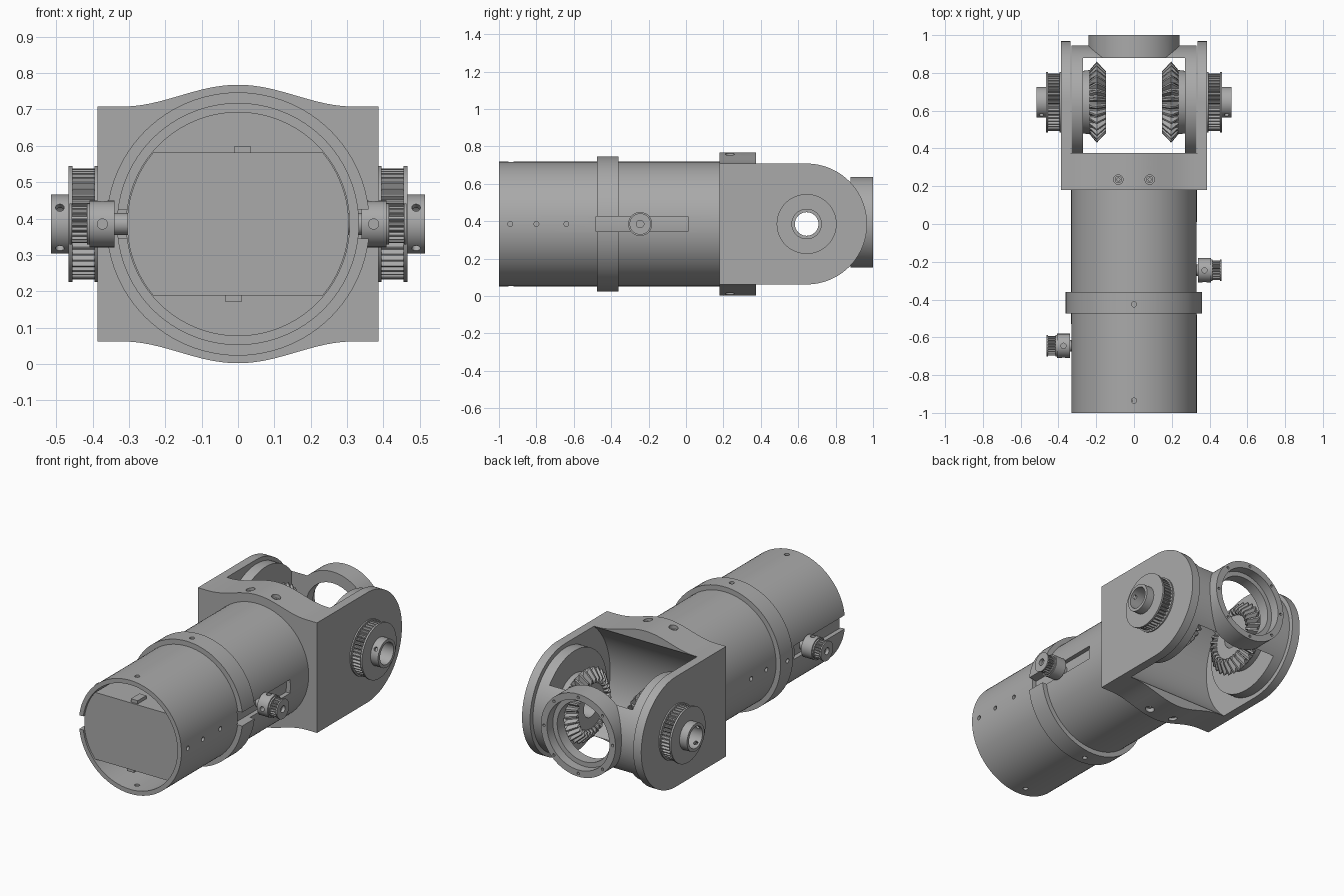
import bpy, bmesh, math
from math import sin, cos, pi, radians
from mathutils import Vector

if "Cube" in bpy.data.objects:
    bpy.data.objects.remove(bpy.data.objects["Cube"])

ZC = 0.385      # height of the main axis
PIVOT = 0.645   # y of the hinge axis
BORE = 0.063

metal = bpy.data.materials.new("grey_metal")
metal.use_nodes = True
metal.diffuse_color = (0.4, 0.4, 0.4, 1)
metal.node_tree.nodes["Principled BSDF"].inputs["Base Color"].default_value = (0.4, 0.4, 0.4, 1)


def finish(name, bm):
    bmesh.ops.recalc_face_normals(bm, faces=bm.faces[:])
    mesh = bpy.data.meshes.new(name)
    bm.to_mesh(mesh)
    bm.free()
    mesh.materials.append(metal)
    ob = bpy.data.objects.new(name, mesh)
    bpy.context.collection.objects.link(ob)
    shade(ob)
    return ob


def shade(ob):
    for p in ob.data.polygons:
        p.use_smooth = True
    ob.data.set_sharp_from_angle(angle=radians(30))


def place(axis, a, u, v):
    """Point at distance a along the axis, with u, v across it."""
    return Vector({"X": (a, u, v), "Y": (u, a, v), "Z": (u, v, a)}[axis])


def prism(name, outline, axis, a, b):
    """Extrude a flat outline along an axis from a to b."""
    bm = bmesh.new()
    face = bm.faces.new([bm.verts.new(place(axis, a, u, v)) for u, v in outline])
    new = bmesh.ops.extrude_face_region(bm, geom=[face])["geom"]
    shift = place(axis, b - a, 0, 0)
    bmesh.ops.translate(bm, vec=shift, verts=[g for g in new if isinstance(g, bmesh.types.BMVert)])
    return finish(name, bm)


def rod(name, axis, a, b, u, v, r, n=32):
    return prism(name, [(u + r * cos(2 * pi * i / n), v + r * sin(2 * pi * i / n)) for i in range(n)], axis, a, b)


def box(name, x0, x1, y0, y1, z0, z1):
    return prism(name, [(x0, y0), (x1, y0), (x1, y1), (x0, y1)], "Z", z0, z1)


def lathe(name, profile, axis, u, v, teeth=0, side=1, n=96):
    """Turn a closed profile of (position, radius, groove depth); grooves make teeth."""
    n = teeth * 4 or n
    bm = bmesh.new()
    rings = []
    for i in range(n):
        t = 2 * pi * i / n
        groove = 1 if teeth and i % 4 > 1 else 0
        ring = []
        for p in profile:
            r = p[1] - groove * (p[2] if len(p) > 2 else 0)
            ring.append(bm.verts.new(place(axis, side * p[0], u + r * cos(t), v + r * sin(t))))
        rings.append(ring)
    m = len(profile)
    for i in range(n):
        a, b = rings[i], rings[(i + 1) % n]
        for j in range(m):
            k = (j + 1) % m
            bm.faces.new((a[j], a[k], b[k], b[j]))
    return finish(name, bm)


def boolean(ob, tools, operation="DIFFERENCE"):
    """Apply each tool to the object, then discard the tool."""
    for tool in tools:
        mod = ob.modifiers.new("bool", "BOOLEAN")
        mod.operation, mod.solver, mod.object = operation, "EXACT", tool
        bpy.context.view_layer.update()
        ev = ob.evaluated_get(bpy.context.evaluated_depsgraph_get())
        mesh = bpy.data.meshes.new_from_object(ev)
        ob.modifiers.clear()
        ob.data = mesh
        bpy.data.objects.remove(tool)
    shade(ob)


def hinge_bore():
    return rod("bore", "X", -0.6, 0.6, PIVOT, ZC, BORE, 48)


# Main tube with side slots and screw holes
tube = lathe("tube", [(-1, 0.307), (-1, 0.333), (0.19, 0.333), (0.19, 0.307)], "Y", 0, ZC)
cuts = [box("slot", 0.25, 0.4, -0.48, 0.01, ZC - 0.04, ZC + 0.04),
        box("slot", -0.4, -0.25, -1.1, -0.53, ZC - 0.04, ZC + 0.04)]
cuts += [rod("hole", "X", 0.2, 0.4, y, ZC, 0.013, 16) for y in (-0.94, -0.8, -0.64)]
cuts += [rod("hole", "X", -0.4, -0.2, y, ZC, 0.013, 16) for y in (-0.27, -0.13)]
cuts += [rod("hole", "Z", -0.1, 0.9, 0, -0.935, 0.014, 16)]
boolean(tube, cuts)

# Split clamp ring
clamp = lathe("clamp_ring", [(-0.475, 0.33), (-0.475, 0.362), (-0.36, 0.362), (-0.36, 0.33)], "Y", 0, ZC)
boolean(clamp, [box("gap", 0.2, 0.5, -0.6, -0.2, ZC - 0.04, ZC + 0.04),
                rod("hole", "Z", -0.1, 0.9, 0, -0.425, 0.014, 16),
                rod("hole", "X", -0.5, -0.2, -0.425, ZC, 0.013, 16)])

# Motor core with flat top and bottom, plus small keys
outline = []
for start in (-40, 140):
    outline += [(0.305 * cos(radians(start + 4 * i)), ZC + 0.305 * sin(radians(start + 4 * i))) for i in range(21)]
prism("motor_core", outline, "Y", -0.99, 0.02)
box("core_key_top", -0.01, 0.035, -0.98, -0.9, ZC + 0.19, ZC + 0.215)
box("core_key_bottom", -0.035, 0.01, -0.98, -0.9, ZC - 0.215, ZC - 0.19)


# Bracket base with bulged top and bottom and hollowed back
def half_height(x):
    return 0.323 + (0.03 * (1 + cos(pi * x / 0.32)) if abs(x) < 0.32 else 0)


xs = [-0.387] + [-0.32 + 0.02 * i for i in range(33)] + [0.387]
outline = [(x, ZC - half_height(x)) for x in xs] + [(x, ZC + half_height(x)) for x in reversed(xs)]
bracket = prism("bracket", outline, "Y", 0.18, 0.375)
cuts = [rod("hollow", "X", -0.335, 0.335, PIVOT, ZC, 0.42, 128)]
for x in (-0.083, 0.083):
    cuts += [rod("bolt_hole", "Z", 0.725, 0.9, x, 0.235, 0.025, 24),
             rod("bolt_hole", "Z", -0.1, 0.045, x, 0.235, 0.025, 24)]
boolean(bracket, cuts)

# Bolts in the bracket
for x in (-0.083, 0.083):
    for name, a, b in (("bolt_top", 0.72, 0.742), ("bolt_bottom", 0.05, 0.028)):
        bolt = rod(name, "Z", a, b, x, 0.235, 0.019, 20)
        boolean(bolt, [rod("socket", "Z", (a + b) / 2, b + (b - a), x, 0.235, 0.009, 6)])

# Round-ended cheeks of the bracket
arc = [radians(-90 + 4 * i) for i in range(46)]
cheek = [(0.2, ZC - 0.323)] + [(PIVOT + 0.323 * cos(t), ZC + 0.323 * sin(t)) for t in arc] + [(0.2, ZC + 0.323)]
cheek[0], cheek[-1] = (0.18, ZC - 0.323), (0.18, ZC + 0.323)
for side, name in ((1, "left_cheek"), (-1, "right_cheek")):
    plate = prism(name, cheek, "X", side * 0.335, side * 0.387)
    boolean(plate, [hinge_bore()])

# Swinging yoke: two discs, a bridge and the output ring
yoke = rod("yoke", "X", -0.332, 0.332, PIVOT, ZC, 0.3, 96)
boolean(yoke, [box("gap", -0.27, 0.27, 0.2, 0.88, -0.1, 0.9), hinge_bore()])
boolean(yoke, [rod("ring", "Y", 0.88, 1.0, 0, ZC + 0.01, 0.242, 96)], "UNION")
cuts = [rod("opening", "Y", 0.8, 1.1, 0, ZC + 0.01, 0.175, 64),
        rod("recess", "Y", 0.945, 1.1, 0, ZC + 0.01, 0.203, 64)]
for i in range(8):
    t = i * pi / 4
    cuts.append(rod("screw_hole", "Y", 0.97, 1.1, 0.223 * cos(t), ZC + 0.01 + 0.223 * sin(t), 0.008, 12))
boolean(yoke, cuts)

# Hinge pulleys and bevel gears on both sides
pulley = [(0.385, BORE), (0.385, 0.16), (0.395, 0.16), (0.395, 0.152, 0.014), (0.455, 0.152, 0.014),
          (0.455, 0.16), (0.466, 0.16), (0.466, 0.081), (0.515, 0.081), (0.515, BORE)]
bevel = [(0.275, BORE), (0.275, 0.165), (0.235, 0.17), (0.197, 0.215, 0.035),
         (0.147, 0.162, 0.025), (0.168, 0.13), (0.168, BORE)]
for side, word in ((1, "left"), (-1, "right")):
    wheel = lathe(word + "_hinge_pulley", pulley, "X", PIVOT, ZC, 44, side)
    screws = []
    for angle in (146, 236):
        hole = rod("screw_hole", "Y", 0.03, 0.12, 0, 0, 0.012, 16)
        hole.rotation_euler.x = radians(angle)
        hole.location = (side * 0.49, PIVOT, ZC)
        screws.append(hole)
    boolean(wheel, screws)
    lathe(word + "_bevel_gear", bevel, "X", PIVOT, ZC, 30, side)

# Drive pulleys on the motor shafts
drive = [(0.34, 0.02), (0.34, 0.064), (0.408, 0.064), (0.408, 0.057), (0.416, 0.057), (0.416, 0.052, 0.008),
         (0.456, 0.052, 0.008), (0.456, 0.057), (0.464, 0.057), (0.464, 0.02)]
for side, y, word in ((1, -0.245, "left"), (-1, -0.645, "right")):
    wheel = lathe(word + "_drive_pulley", drive, "X", y, ZC, 20, side)
    boolean(wheel, [rod("screw_hole", "Y", y - 0.1, y - 0.03, side * 0.373, ZC, 0.014, 16),
                    rod("screw_hole", "Z", ZC + 0.03, ZC + 0.1, side * 0.373, y, 0.014, 16)])
    rod(word + "_motor_shaft", "X", side * 0.29, side * 0.445, y, ZC, 0.021, 24)
    rod(word + "_shaft_collar", "X", side * 0.29, side * 0.342, y, ZC, 0.03, 24)
